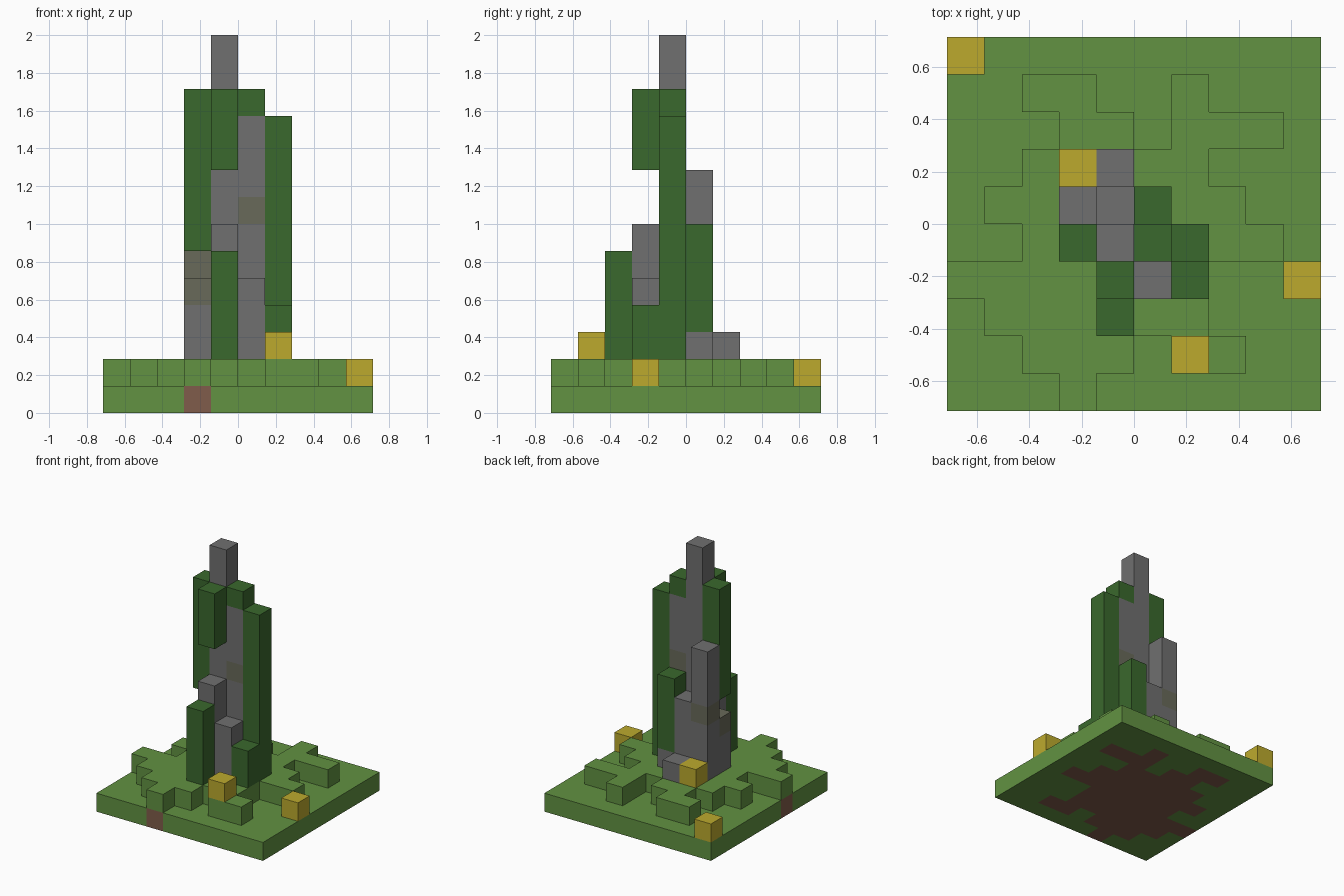
import bpy
import bmesh
from mathutils import Vector

cube = bpy.data.objects.get("Cube")
if cube:
    bpy.data.objects.remove(cube)

GRID = 10            # cells along each side of the ground
CELL = 2 / 14        # the tower is 14 cells tall


def material(name, rgb):
    mat = bpy.data.materials.new(name)
    mat.use_nodes = True
    mat.diffuse_color = (*rgb, 1)
    bsdf = mat.node_tree.nodes["Principled BSDF"]
    bsdf.inputs["Base Color"].default_value = (*rgb, 1)
    bsdf.inputs["Roughness"].default_value = 0.9
    return mat


def column(x, y, bottom, top):
    return {(x, y, z) for z in range(bottom, top)}


def columns(*specs):
    return set().union(*(column(*s) for s in specs))


# Raised turf: rows from front to back, '#' marks a raised cell
terrace_rows = [
    "...#......",
    "..###.##..",
    ".######...",
    "#######...",
    "..#######.",
    ".#######..",
    "..#####...",
    "...##.###.",
    "..##..#...",
    "..........",
]
raised = {(x, y) for y, row in enumerate(terrace_rows)
          for x, mark in enumerate(row) if mark == "#"}

# Ground: turf slab with soil under the raised turf
soil = {(x, y, 0) for x, y in raised}
slab = {(x, y, 0) for x in range(GRID) for y in range(GRID)} - soil
terrace = {(x, y, 1) for x, y in raised}

# Weathered stones set into the tower
mossy = {(5, 4, 7), (3, 5, 5), (3, 4, 4)}

# Stone tower, as columns of x, y, bottom, top
stone = columns((4, 4, 2, 14), (5, 4, 2, 11), (4, 3, 2, 7), (5, 3, 2, 5),
                (3, 4, 2, 5), (3, 5, 2, 9), (4, 5, 2, 6), (4, 6, 2, 3),
                (5, 5, 2, 3)) - mossy

# Vines climbing and hanging on the tower
vines = columns((4, 2, 2, 6), (6, 3, 2, 4), (6, 4, 2, 11), (5, 5, 3, 7),
                (5, 4, 11, 12), (3, 4, 6, 12), (4, 3, 9, 12))

# Single flower blocks
flowers = {(0, 9, 1), (9, 3, 1), (6, 1, 2), (3, 6, 2)}

grass_green = material("grass green", (0.122, 0.287, 0.054))
parts = [
    ("turf_slab", slab, grass_green),
    ("turf_terrace", terrace, grass_green),
    ("soil", soil, material("soil brown", (0.216, 0.107, 0.069))),
    ("stone_tower", stone, material("stone grey", (0.162, 0.162, 0.162))),
    ("mossy_stones", mossy, material("mossy grey", (0.14, 0.143, 0.1))),
    ("vines", vines, material("vine green", (0.042, 0.138, 0.026))),
    ("flowers", flowers, material("flower yellow", (0.503, 0.402, 0.027))),
]
filled = set().union(*(cells for _, cells, _ in parts))


def build_blocks(name, cells, mat):
    """Make one mesh from cells, leaving out faces hidden by neighbours."""
    bm = bmesh.new()
    origin = Vector((GRID / 2, GRID / 2, 0))
    for cell in sorted(cells):
        centre = Vector(cell) + Vector((0.5, 0.5, 0.5)) - origin
        for axis in range(3):
            for sign in (-1, 1):
                step = [0, 0, 0]
                step[axis] = sign
                if tuple(c + s for c, s in zip(cell, step)) in filled:
                    continue
                normal = Vector(step) / 2
                u, v = Vector((0, 0, 0)), Vector((0, 0, 0))
                u[(axis + 1) % 3] = 0.5
                v[(axis + 2) % 3] = 0.5 * sign
                corners = (-u - v, u - v, u + v, v - u)
                bm.faces.new([bm.verts.new((centre + normal + c) * CELL)
                              for c in corners])
    bmesh.ops.remove_doubles(bm, verts=bm.verts, dist=CELL / 100)
    mesh = bpy.data.meshes.new(name)
    bm.to_mesh(mesh)
    bm.free()
    mesh.materials.append(mat)
    bpy.context.collection.objects.link(bpy.data.objects.new(name, mesh))


for part in parts:
    build_blocks(*part)
